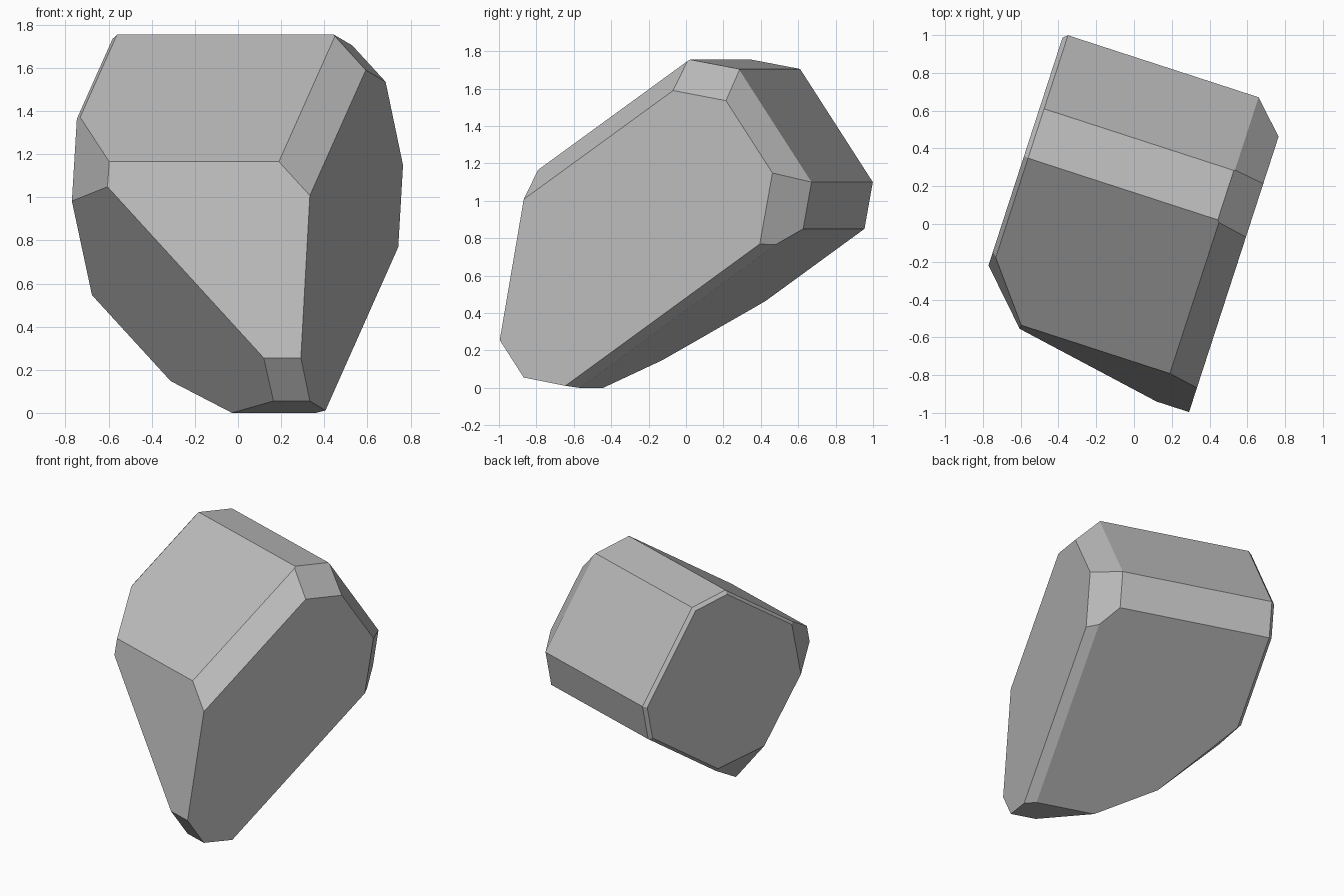
import bpy
import bmesh
from math import radians
from mathutils import Matrix, Vector

default_cube = bpy.data.objects.get("Cube")
if default_cube:
    bpy.data.objects.remove(default_cube, do_unlink=True)

# Side outline of the boulder (depth, height), front top corner first
OUTLINE = [(-.694, 1.165), (.158, 1.755), (.433, 1.705), (.842, 1.10),
           (.795, .85), (-.43, 0), (-.722, .055), (-.857, .255)]
LEFT_END, RIGHT_END = .585, -.665


def make_material(name, color):
    mat = bpy.data.materials.new(name)
    mat.use_nodes = True
    mat.diffuse_color = color
    mat.node_tree.nodes["Principled BSDF"].inputs["Base Color"].default_value = color
    mat.node_tree.nodes["Principled BSDF"].inputs["Roughness"].default_value = 0.9
    return mat


def slice_off(bm, point, normal):
    """Cut away everything beyond a plane and cap the opening."""
    geometry = bm.verts[:] + bm.edges[:] + bm.faces[:]
    cut = bmesh.ops.bisect_plane(bm, geom=geometry, dist=1e-5, plane_co=point,
                                 plane_no=normal, clear_outer=True)
    rim = [e for e in cut["geom_cut"] if isinstance(e, bmesh.types.BMEdge)]
    if len(rim) > 2:
        bmesh.ops.edgeloop_fill(bm, edges=rim)


def chamfer_end(bm, side, end, start, drop):
    """Slope one side of the outline down towards an end face."""
    (y0, z0), (y1, z1) = OUTLINE[side], OUTLINE[side + 1]
    outward = Vector((0, z0 - z1, y1 - y0)).normalized()
    along = Vector((1 if end > 0 else -1, 0, 0))
    slice_off(bm, Vector((start, y0, z0)),
              (outward * abs(end - start) + along * drop).normalized())


# Boulder block: the outline extruded from end to end
bm = bmesh.new()
rim = [bm.verts.new((RIGHT_END, y, z)) for y, z in OUTLINE]
base = bm.faces.new(rim)
extruded = bmesh.ops.extrude_face_region(bm, geom=[base], use_keep_orig=True)
moved = [v for v in extruded["geom"] if isinstance(v, bmesh.types.BMVert)]
bmesh.ops.translate(bm, verts=moved, vec=(LEFT_END - RIGHT_END, 0, 0))
bmesh.ops.recalc_face_normals(bm, faces=bm.faces[:])

# Broad chamfers at the left end, thin ones at the right end
for side, (start, drop) in enumerate([(.425, .113), (.415, .17), (.42, .11),
                                      (.42, .172), (.52, .042)]):
    chamfer_end(bm, side, LEFT_END, start, drop)
    chamfer_end(bm, side, RIGHT_END, -.641, .02)

# Chipped front right corner: lower slab, underside chip, upper facet
for normal, distance in [((-.575, -.673, -.465), .226),
                         ((-.705, -.108, -.70), .102),
                         ((-.727, -.674, .132), .914)]:
    direction = Vector(normal)
    slice_off(bm, direction * distance / direction.length_squared,
              direction.normalized())

bmesh.ops.remove_doubles(bm, verts=bm.verts[:], dist=.002)
bmesh.ops.recalc_face_normals(bm, faces=bm.faces[:])
bmesh.ops.transform(bm, matrix=Matrix.Rotation(radians(-18), 4, "Z"),
                    verts=bm.verts[:])

mesh = bpy.data.meshes.new("boulder")
bm.to_mesh(mesh)
bm.free()
mesh.materials.append(make_material("stone grey", (.5, .5, .5, 1)))
boulder = bpy.data.objects.new("boulder", mesh)
bpy.context.collection.objects.link(boulder)
